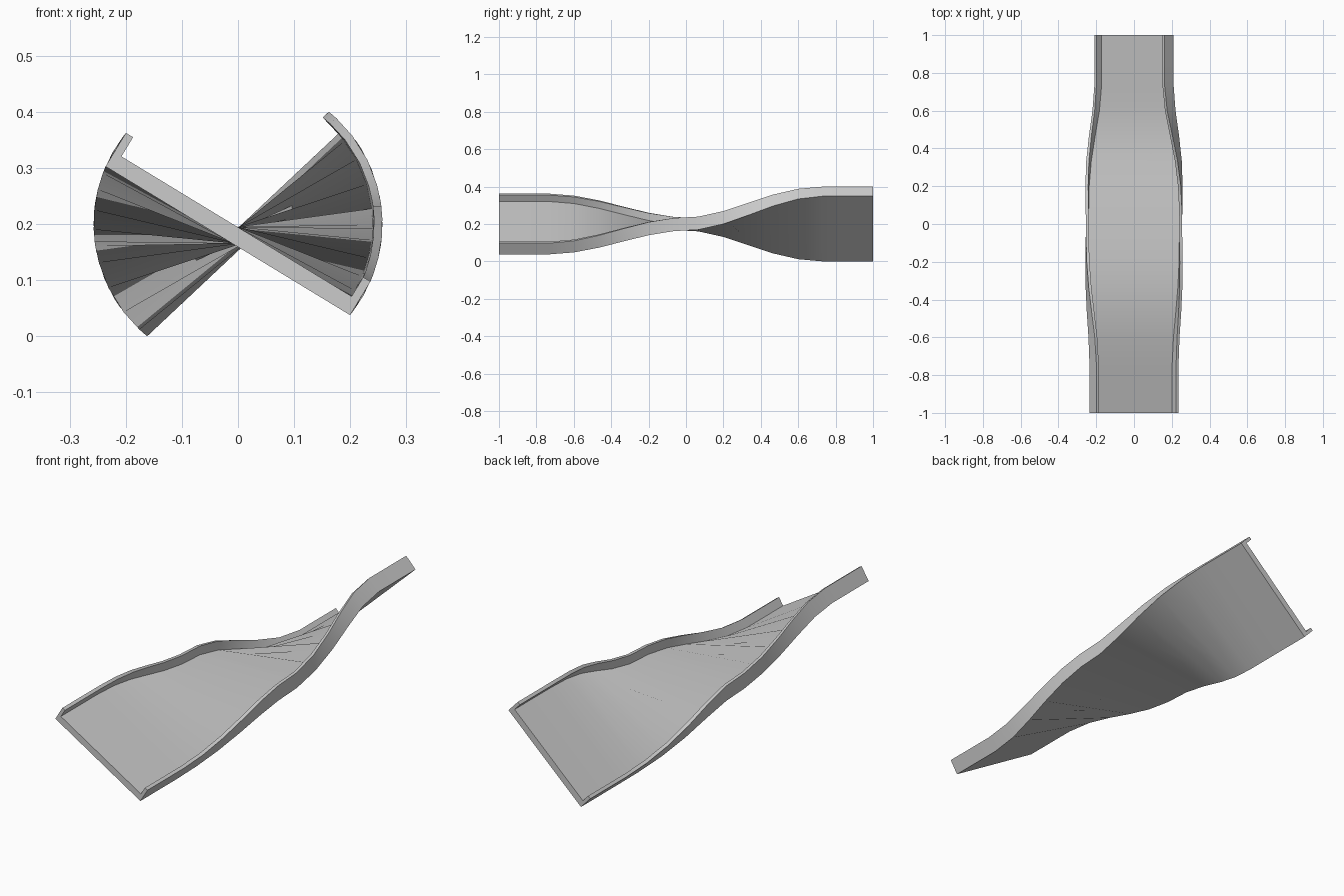
import bpy, bmesh, math

if "Cube" in bpy.data.objects:
    bpy.data.objects.remove(bpy.data.objects["Cube"])

# U-shaped cross-section, centred on the twist axis
W, H, WALL, FLOOR = 0.255, 0.035, 0.015, 0.03
profile = [(-W, -H), (W, -H), (W, H), (W - WALL, H), (W - WALL, FLOOR - H),
           (-W + WALL, FLOOR - H), (-W + WALL, H), (-W, H)]
STEPS, AXIS_Z = 15, 0.2


def twist(y):
    """Tilt of the section: eases out of level in the middle, constant near the ends."""
    t = min(abs(y) / 0.74, 1)
    return math.radians(43.2 if y > 0 else -31.3) * t * t * (3 - 2 * t)


# Loft the twisted channel along y
bm = bmesh.new()
rings = []
for i in range(STEPS + 1):
    y = -1 + 2 * i / STEPS
    c, s = math.cos(twist(y)), math.sin(twist(y))
    rings.append([bm.verts.new((u * c - v * s, y, AXIS_Z + u * s + v * c))
                  for u, v in profile])
n = len(profile)
for a, b in zip(rings, rings[1:]):
    for j in range(n):
        k = (j + 1) % n
        bm.faces.new((a[j], a[k], b[k], b[j]))

# End caps
bm.faces.new(rings[0][::-1])
bm.faces.new(rings[-1])
bmesh.ops.recalc_face_normals(bm, faces=bm.faces)

mesh = bpy.data.meshes.new("twisted_channel")
bm.to_mesh(mesh)
bm.free()
channel = bpy.data.objects.new("twisted_channel", mesh)
bpy.context.collection.objects.link(channel)
bpy.context.view_layer.objects.active = channel
channel.select_set(True)
bpy.ops.object.shade_smooth_by_angle(angle=math.radians(30))
